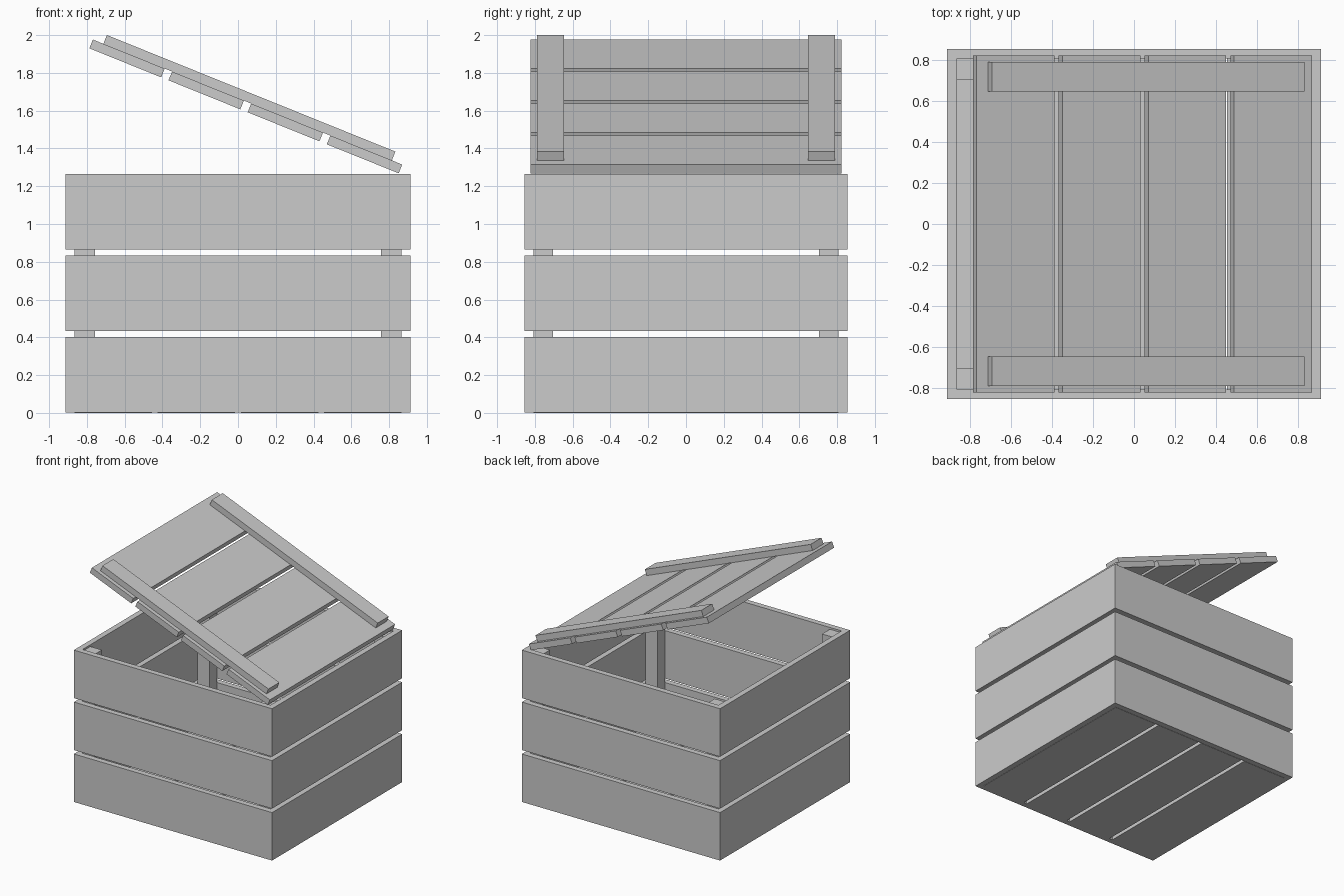
import bpy, bmesh, math
from mathutils import Matrix

if "Cube" in bpy.data.objects:
    bpy.data.objects.remove(bpy.data.objects["Cube"])


def box(name, x, y, z, matrix=None):
    """Box spanning the (min, max) ranges, optionally transformed."""
    bm = bmesh.new()
    bmesh.ops.create_cube(bm, size=1)
    for v in bm.verts:
        for i, (lo, hi) in enumerate((x, y, z)):
            v.co[i] = lo if v.co[i] < 0 else hi
    mesh = bpy.data.meshes.new(name)
    bm.to_mesh(mesh)
    bm.free()
    obj = bpy.data.objects.new(name, mesh)
    if matrix:
        obj.matrix_world = matrix
    bpy.context.collection.objects.link(obj)
    return obj


def span(a, b, side):
    """Range a..b mirrored to the given side."""
    return tuple(sorted((a * side, b * side)))


X, Y, T = 0.912, 0.855, 0.047      # outer half sizes, board thickness
XI, YI = X - T, Y - T              # inner half sizes

# Wall boards: three rows, long boards cover the ends of the side boards
for row in range(3):
    z0 = 0.002 + row * 0.432
    z = (z0, z0 + 0.399)
    for s, name in ((-1, "front"), (1, "back")):
        box(f"{name}_board_{row}", (-X, X), span(YI, Y, s), z)
    for s, name in ((-1, "left"), (1, "right")):
        box(f"{name}_board_{row}", span(XI, X, s), (-YI, YI), z)

# Inner corner posts
for sx in (-1, 1):
    for sy in (-1, 1):
        box("corner_post", span(XI - 0.107, XI, sx),
            span(YI - 0.103, YI, sy), (0.047, 1.25))

# Floor planks
gap = 0.03
w = (2 * XI - 3 * gap) / 4
for i in range(4):
    x0 = -XI + i * (w + gap)
    box("floor_plank", (x0, x0 + w), (-YI, YI), (0, 0.047))

# Tilted lid, built flat from its raised lower left edge
tilt = Matrix.Translation((-0.787, 0, 1.93)) @ Matrix.Rotation(math.radians(22), 4, 'Y')
for i in range(4):
    x0 = i * 0.452
    box("lid_plank", (x0, x0 + 0.41), (-0.823, 0.823), (0, 0.05), tilt)
for s in (-1, 1):
    box("lid_batten", (0.06, 1.707), span(0.647, 0.79, s), (0.05, 0.1), tilt)
